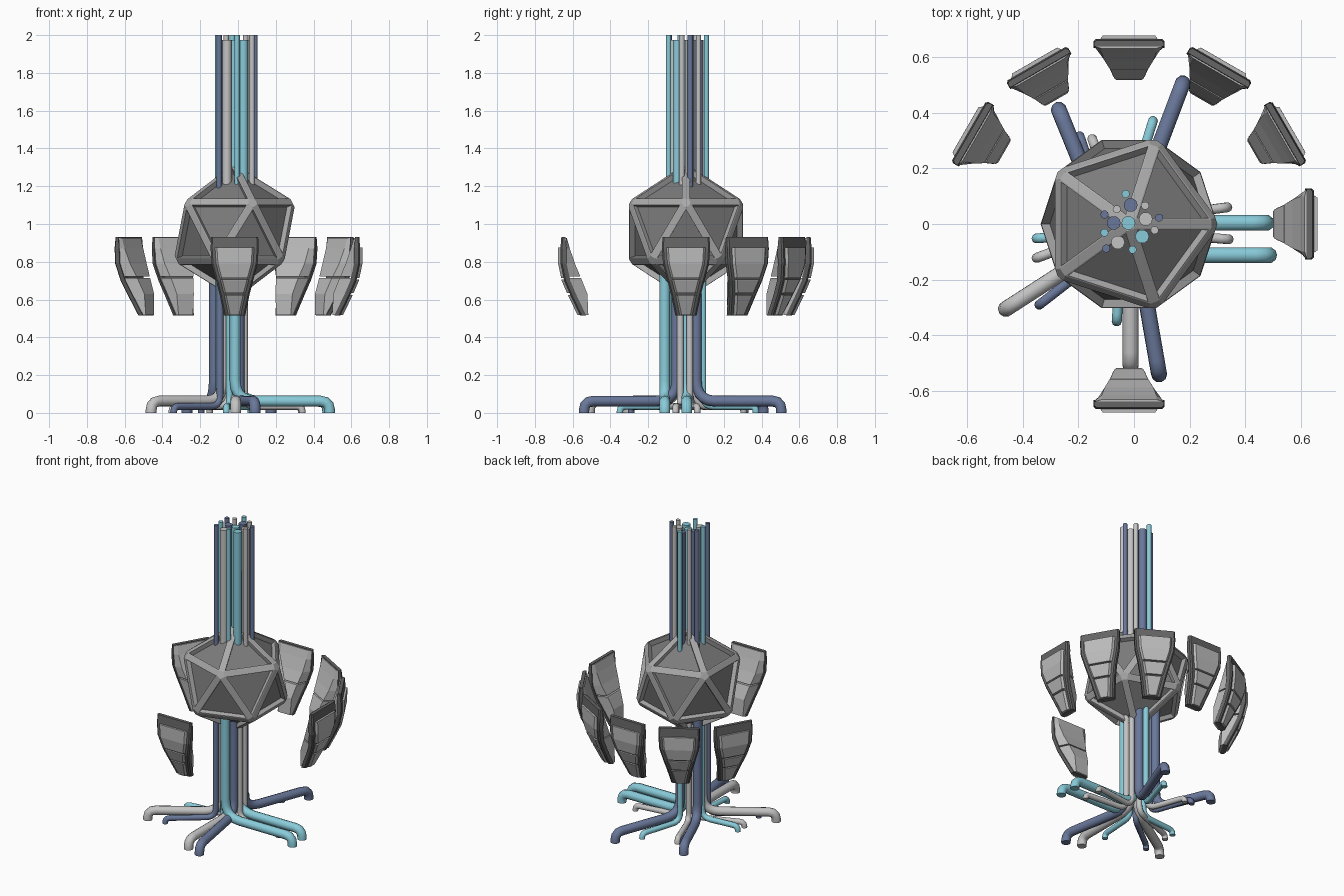
import bpy, bmesh, math
from mathutils import Vector

if "Cube" in bpy.data.objects:
    bpy.data.objects.remove(bpy.data.objects["Cube"])

CX, CZ = -0.018, 0.96          # hub axis and hub height


def mat(name, *rgb):
    m = bpy.data.materials.new(name)
    m.diffuse_color = (*rgb, 1)
    m.use_nodes = True
    m.node_tree.nodes["Principled BSDF"].inputs["Base Color"].default_value = m.diffuse_color
    return m


NAVY = mat("slate_blue", 0.14, 0.185, 0.32)
TEAL = mat("pale_teal", 0.25, 0.60, 0.70)
PIPE = mat("light_grey", 0.55, 0.55, 0.55)
FRAME = mat("frame_grey", 0.40, 0.40, 0.40)
PANEL = mat("panel_grey", 0.20, 0.20, 0.20)
ARMOUR = mat("armour_grey", 0.50, 0.50, 0.50)
RIM = mat("dark_grey", 0.13, 0.13, 0.13)


def add_object(name, bm, *mats):
    me = bpy.data.meshes.new(name)
    bmesh.ops.recalc_face_normals(bm, faces=bm.faces)
    bm.to_mesh(me)
    bm.free()
    for m in mats:
        me.materials.append(m)
    ob = bpy.data.objects.new(name, me)
    bpy.context.collection.objects.link(ob)
    return ob


# Hub: icosahedron with bevelled struts and sunken dark panels
bm = bmesh.new()
bmesh.ops.create_icosphere(bm, subdivisions=1, radius=0.362)
bmesh.ops.bevel(bm, geom=bm.edges[:], offset=0.017, offset_type='OFFSET',
                segments=1, affect='EDGES')
tris = [f for f in bm.faces if f.calc_area() > 0.02]
bmesh.ops.inset_individual(bm, faces=tris, thickness=0.012, depth=0)
bmesh.ops.inset_individual(bm, faces=tris, thickness=0.006, depth=-0.03)
for f in tris:
    f.material_index = 1
add_object("hub", bm, FRAME, PANEL).location = (CX, 0, CZ)


# Armour plates: profile rows of (z, half width, outer radius, inner half width, inner radius)
PROFILE = [(0.93, 0.125, 0.660, 0.100, 0.632),
           (0.87, 0.127, 0.665, 0.098, 0.615),
           (0.79, 0.122, 0.664, 0.088, 0.588),
           (0.70, 0.098, 0.645, 0.065, 0.550),
           (0.63, 0.080, 0.615, 0.052, 0.522),
           (0.515, 0.056, 0.560, 0.044, 0.517)]


def at(z):
    for a, b in zip(PROFILE, PROFILE[1:]):
        if a[0] >= z >= b[0]:
            t = (a[0] - z) / (a[0] - b[0])
            return tuple(p + (q - p) * t for p, q in zip(a, b))


def loft(bm, top, bottom, section, index):
    """Skin closed cross-sections between two heights of the profile."""
    zs = [top] + [p[0] for p in PROFILE if top > p[0] > bottom] + [bottom]
    rings = [[bm.verts.new((x, y, z)) for x, y in section(*at(z)[1:])] for z in zs]
    n = len(rings[0])
    faces = [bm.faces.new((r[i], r[(i + 1) % n], s[(i + 1) % n], s[i]))
             for r, s in zip(rings, rings[1:]) for i in range(n)]
    faces += [bm.faces.new(rings[0]), bm.faces.new(rings[-1])]
    for f in faces:
        f.material_index = index


def slab(w, ro, wi, ri):
    c, back = 0.008, max(ro - 0.032, ri + 0.006)
    return [(-w, back), (w, back), (w, ro - c), (w - c, ro), (c - w, ro), (-w, ro - c)]


def inner(w, ro, wi, ri):
    back = max(ro - 0.032, ri + 0.006)
    return [(-w + 0.006, back), (-wi, ri), (wi, ri), (w - 0.006, back)]


def outer(w, ro, wi, ri):
    a, b = w - 0.02, w - 0.034
    return [(-a, ro - 0.005), (a, ro - 0.005), (b, ro + 0.013), (-b, ro + 0.013)]


bm = bmesh.new()
loft(bm, 0.93, 0.515, slab, 0)
for top, bottom in ((0.926, 0.722), (0.714, 0.518)):
    loft(bm, top, bottom, inner, 1)
for top, bottom in ((0.875, 0.715), (0.705, 0.635), (0.625, 0.518)):
    loft(bm, top, bottom, outer, 1)
plate = add_object("armour_plate", bm, RIM, ARMOUR)
for i, deg in enumerate((0, 30, 60, 90, 120, 150, 270)):
    ob = plate
    if i:
        ob = plate.copy()
        bpy.context.collection.objects.link(ob)
    ob.location = (CX, 0, 0)
    ob.rotation_euler.z = math.radians(deg - 90)


# Pipes: swept round tubes
def tube(name, pts, r, m):
    cu = bpy.data.curves.new(name, 'CURVE')
    cu.dimensions = '3D'
    cu.bevel_depth = r
    cu.bevel_resolution = 3
    cu.use_fill_caps = True
    sp = cu.splines.new('POLY')
    sp.points.add(len(pts) - 1)
    for p, co in zip(sp.points, pts):
        p.co = (*co, 1)
    cu.materials.append(m)
    ob = bpy.data.objects.new(name, cu)
    bpy.context.collection.objects.link(ob)
    bpy.ops.object.select_all(action='DESELECT')
    ob.select_set(True)
    bpy.context.view_layer.objects.active = ob
    bpy.ops.object.convert(target='MESH')


def bend(a, b, c, d, steps=5):
    """Round off corner b between a and c, starting d away from it."""
    p, q = b + (a - b).normalized() * d, b + (c - b).normalized() * d
    ts = [i / steps for i in range(steps + 1)]
    return [p * (1 - t) ** 2 + b * 2 * t * (1 - t) + q * t * t for t in ts]


def leg(name, s, e, r, h, d, m):
    a, b = Vector((*s, 0.85)), Vector((*s, h))
    c, g = Vector((*e, h)), Vector((*e, 0))
    tube(name, [a] + bend(a, b, c, d) + bend(b, c, g, h * 0.8, 3) + [g], r, m)


# Upper pipes rising from the hub
for x, y, m in ((-0.012, 0.068, NAVY), (0.042, 0.018, PIPE), (-0.02, 0.004, TEAL),
                (-0.073, 0.004, NAVY), (0.029, -0.045, TEAL), (-0.058, -0.066, PIPE)):
    tube("upper_pipe_large", [(x, y, 1.15), (x, y, 1.975)], 0.025, m)
for x, y, m in ((-0.03, 0.108, TEAL), (-0.062, 0.053, PIPE), (0.04, 0.066, PIPE),
                (0.09, 0.023, NAVY), (0.074, -0.022, PIPE), (-0.106, 0.034, NAVY),
                (-0.106, -0.031, TEAL), (-0.1, -0.088, NAVY), (-0.005, -0.092, TEAL)):
    tube("upper_pipe_small", [(x, y, 1.12), (x, y, 2.0)], 0.0145, m)

# Lower pipes bending out along the floor
for s, e, m in (((-0.125, 0.055), (-0.27, 0.41), NAVY), ((0.005, 0.055), (0.175, 0.505), NAVY),
                ((0.0, 0.004), (0.475, 0.004), TEAL), ((-0.015, -0.112), (0.485, -0.112), TEAL),
                ((0.005, -0.05), (0.09, -0.54), NAVY), ((-0.012, -0.04), (-0.012, -0.51), PIPE),
                ((-0.08, -0.06), (-0.46, -0.305), PIPE)):
    leg("lower_pipe_large", s, e, 0.029, 0.062, 0.11, m)
for s, e, m in (((-0.02, 0.09), (0.068, 0.37), TEAL), ((-0.06, 0.055), (-0.15, 0.305), PIPE),
                ((-0.1, 0.035), (-0.195, 0.315), NAVY), ((0.035, 0.02), (0.335, 0.06), PIPE),
                ((0.035, -0.03), (0.34, -0.055), PIPE), ((-0.1, -0.03), (-0.35, -0.052), TEAL),
                ((-0.05, -0.01), (-0.35, -0.122), PIPE), ((-0.095, -0.1), (-0.34, -0.29), NAVY),
                ((-0.045, -0.09), (-0.062, -0.35), TEAL)):
    leg("lower_pipe_small", s, e, 0.018, 0.034, 0.06, m)
